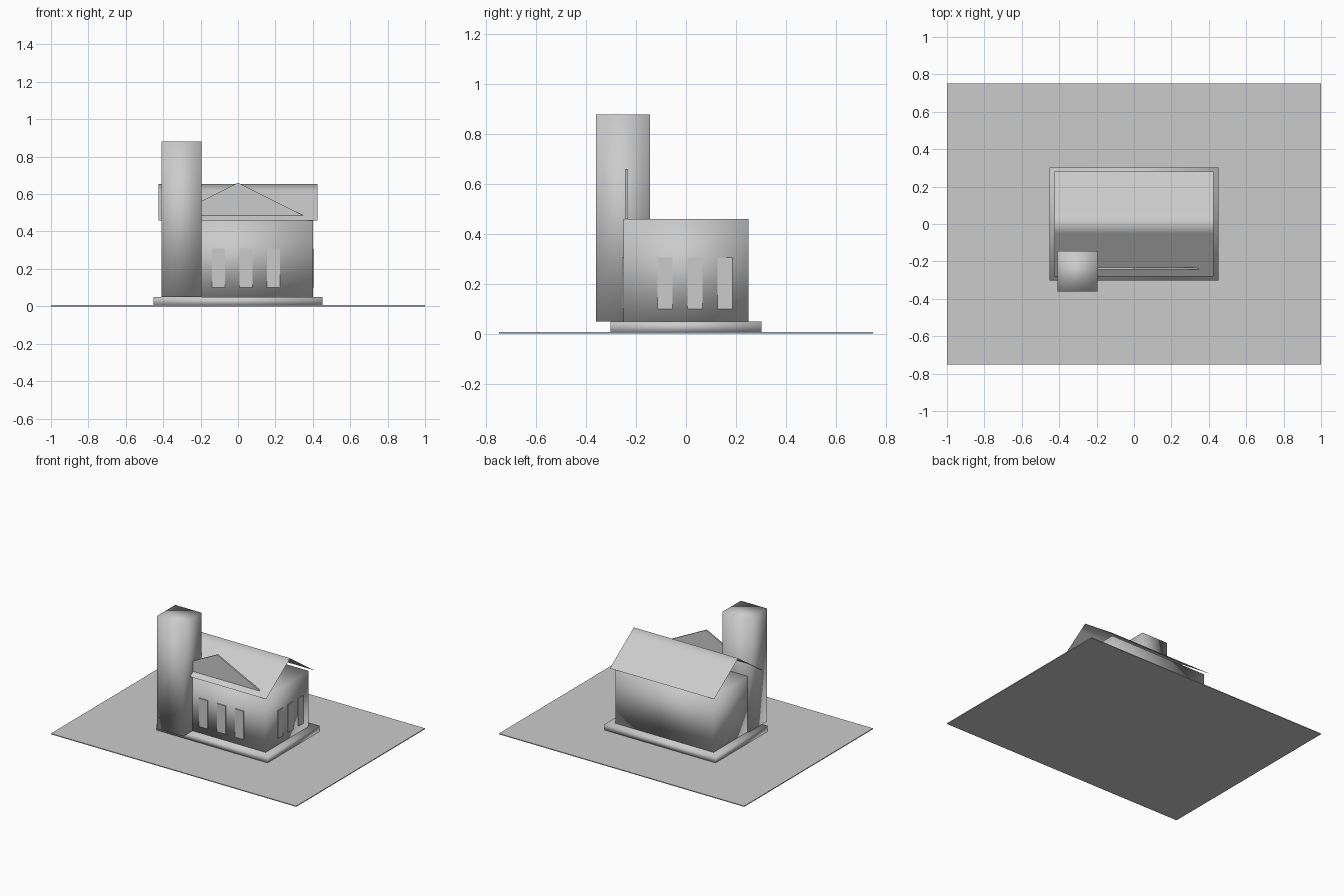
import bpy

if "Cube" in bpy.data.objects:
    bpy.data.objects.remove(bpy.data.objects["Cube"])

grey = bpy.data.materials.new("plain_grey")
grey.diffuse_color = (0.6, 0.6, 0.6, 1)
grey.use_nodes = True
grey.node_tree.nodes["Principled BSDF"].inputs["Base Color"].default_value = grey.diffuse_color


def make(name, verts, faces, smooth=False):
    mesh = bpy.data.meshes.new(name)
    mesh.from_pydata(verts, [], faces)
    mesh.materials.append(grey)
    for p in mesh.polygons:
        p.use_smooth = smooth
    obj = bpy.data.objects.new(name, mesh)
    bpy.context.collection.objects.link(obj)
    return obj


def box(name, x0, x1, y0, y1, z0, z1, smooth=False):
    verts = [(x, y, z) for z in (z0, z1)
             for x, y in ((x0, y0), (x1, y0), (x1, y1), (x0, y1))]
    faces = [(3, 2, 1, 0), (4, 5, 6, 7)]
    faces += [(i, (i + 1) % 4, (i + 1) % 4 + 4, i + 4) for i in range(4)]
    return make(name, verts, faces, smooth)


# Ground, plinth, hall and tower
box("ground_plate", -1, 1, -0.75, 0.75, 0, 0.006)
box("plinth", -0.452, 0.452, -0.302, 0.302, 0.003, 0.05, True)
box("hall_walls", -0.4, 0.4, -0.25, 0.25, 0.05, 0.46, True)
box("tower", -0.41, -0.195, -0.36, -0.145, 0.05, 0.88, True)

# Thin gabled roof sheet, open at both ends, softened at the ridge
profile = [(-0.28, 0.46), (-0.05, 0.62), (0, 0.655), (0.05, 0.62), (0.28, 0.46)]
verts = [(x, y, z) for y, z in profile for x in (-0.425, 0.425)]
make("roof", verts, [(2 * i, 2 * i + 1, 2 * i + 3, 2 * i + 2) for i in range(4)], True)

# Triangular pediment over the front
tri = [(-0.4, 0.46), (0.4, 0.46), (0, 0.66)]
verts = [(x, y, z) for y in (-0.244, -0.232) for x, z in tri]
make("pediment", verts,
     [(0, 1, 2), (5, 4, 3), (0, 3, 4, 1), (1, 4, 5, 2), (2, 5, 3, 0)])

# Window plates, three on the front and three on the right side
for i in range(3):
    x = -0.14 + 0.147 * i
    box("front_window", x, x + 0.07, -0.257, -0.249, 0.1, 0.308)
    y = -0.114 + 0.12 * i
    box("side_window", 0.399, 0.405, y, y + 0.06, 0.1, 0.305)
